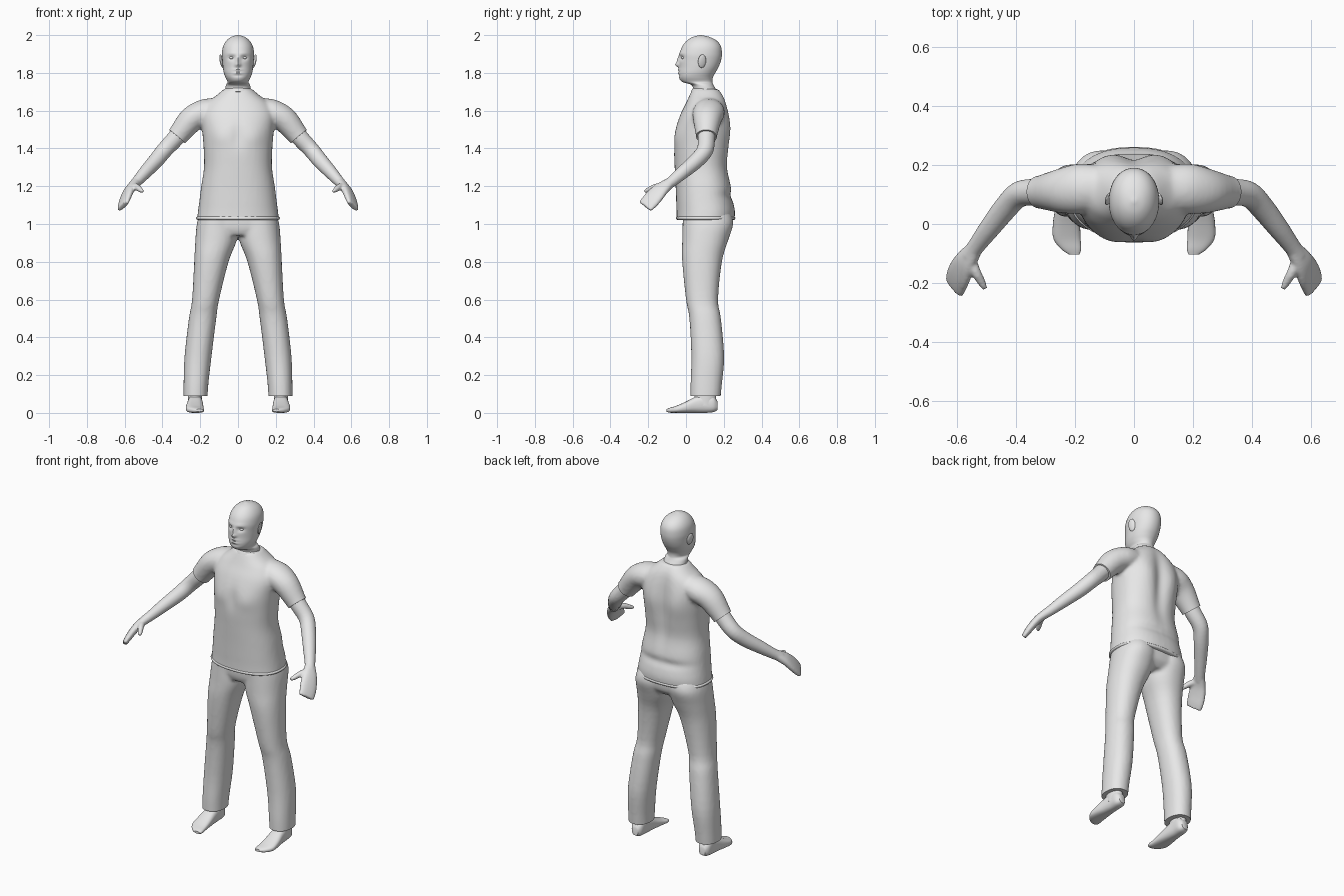
import bpy, bmesh, math
from mathutils import Vector, Matrix

if "Cube" in bpy.data.objects:
    bpy.data.objects.remove(bpy.data.objects["Cube"])

GREY = bpy.data.materials.new("light_grey")
GREY.diffuse_color = (0.8, 0.8, 0.8, 1)
GREY.use_nodes = True
GREY.node_tree.nodes["Principled BSDF"].inputs["Base Color"].default_value = GREY.diffuse_color


def spline(rows, steps):
    """Smoothly interpolate rows of numbers (Catmull-Rom)."""
    out, n = [], len(rows)
    for i in range(n - 1):
        p = [rows[max(0, min(n - 1, i + k))] for k in (-1, 0, 1, 2)]
        for s in range(steps):
            t = s / steps
            out.append([0.5 * (2 * b + (c - a) * t + (2 * a - 5 * b + 4 * c - d) * t * t
                               + (3 * b - a - 3 * c + d) * t ** 3) for a, b, c, d in zip(*p)])
    return out + [list(rows[-1])]


def loft(bm, frames, power=2.0, seg=40, steps=4):
    """Skin rings; each frame holds centre, U axis and V axis."""
    rings = []
    for f in spline([[*c, *u, *v] for c, u, v in frames], steps):
        c, u, v = Vector(f[:3]), Vector(f[3:6]), Vector(f[6:])
        ring = []
        for k in range(seg):
            a = 2 * math.pi * k / seg
            x, y = (math.copysign(abs(q) ** (2 / power), q) for q in (math.cos(a), math.sin(a)))
            ring.append(bm.verts.new(c + u * x + v * y))
        rings.append(ring)
    for r, q in zip(rings, rings[1:]):
        for k in range(seg):
            j = (k + 1) % seg
            bm.faces.new((r[k], r[j], q[j], q[k]))
    bm.faces.new(rings[0][::-1])
    bm.faces.new(rings[-1])


def stack(rows):
    """Horizontal rings from (z, x0, x1, y_front, y_back)."""
    return [(((a + b) / 2, (c + d) / 2, z), ((b - a) / 2, 0, 0), (0, (d - c) / 2, 0))
            for z, a, b, c, d in rows]


def tube(rows, hint, s=1):
    """Rings along a path from (x, y, z, width, thickness); s mirrors in x."""
    pts = [Vector((s * r[0], r[1], r[2])) for r in rows]
    h, out = Vector((s * hint[0], hint[1], hint[2])), []
    for i, r in enumerate(rows):
        t = (pts[min(i + 1, len(pts) - 1)] - pts[max(i - 1, 0)]).normalized()
        u = (h - t * h.dot(t)).normalized()
        out.append((pts[i], u * r[3], t.cross(u) * r[4]))
    return out


def blob(bm, loc, size):
    m = Matrix.Translation(loc) @ Matrix.Diagonal((*size, 1))
    bmesh.ops.create_uvsphere(bm, u_segments=20, v_segments=12, radius=1, matrix=m)


def finish(name, bm, voxel=0, smooth=0, sculpt=None, cuts=()):
    """Make an object, fuse its volumes, sculpt it, then trim its hems."""
    bmesh.ops.recalc_face_normals(bm, faces=bm.faces)
    me = bpy.data.meshes.new(name)
    bm.to_mesh(me)
    bm.free()
    ob = bpy.data.objects.new(name, me)
    bpy.context.collection.objects.link(ob)
    if voxel:
        mod = ob.modifiers.new("fuse", 'REMESH')
        mod.mode, mod.voxel_size = 'VOXEL', voxel
        mod = ob.modifiers.new("relax", 'SMOOTH')
        mod.factor, mod.iterations = 0.5, smooth
        me = bpy.data.meshes.new_from_object(ob.evaluated_get(bpy.context.evaluated_depsgraph_get()))
        ob.modifiers.clear()
        ob.data = me
    bm = bmesh.new()
    bm.from_mesh(me)
    if sculpt:
        for v in bm.verts:
            sculpt(v.co)
    for point, normal, keep in cuts:
        faces = [f for f in bm.faces if all(keep(v.co) for v in f.verts)]
        geom = {g for f in faces for g in (f, *f.edges, *f.verts)}
        bmesh.ops.bisect_plane(bm, geom=list(geom), plane_co=point, plane_no=normal, clear_outer=True)
        bmesh.ops.holes_fill(bm, edges=[e for e in bm.edges if e.is_boundary], sides=0)
    bm.to_mesh(me)
    bm.free()
    me.materials.clear()
    me.materials.append(GREY)
    bpy.ops.object.select_all(action='DESELECT')
    ob.select_set(True)
    bpy.context.view_layer.objects.active = ob
    bpy.ops.object.shade_smooth_by_angle(angle=math.radians(45))


def bump(x, z, cx, cz, rx, rz):
    return math.exp(-((x - cx) / rx) ** 2 - ((z - cz) / rz) ** 2)


# Shirt: torso and sleeves fused, hems cut flat
bm = bmesh.new()
loft(bm, stack([(z, -w, w, f, b) for z, w, f, b in (
    (0.98, .222, -.05, .25), (1.06, .213, -.05, .26), (1.12, .205, -.052, .25),
    (1.2, .195, -.055, .24), (1.3, .18, -.06, .222), (1.4, .182, -.064, .23),
    (1.5, .19, -.057, .237), (1.58, .195, -.03, .228), (1.64, .165, 0, .215),
    (1.68, .115, .018, .2), (1.715, .074, .034, .175))]), 2.3)
for s in (1, -1):
    loft(bm, tube([(.1, .125, 1.61, .07, .06), (.18, .12, 1.59, .085, .07), (.25, .112, 1.55, .075, .068),
                   (.32, .108, 1.465, .056, .056), (.36, .105, 1.415, .054, .054)], (0, 1, 0), s))


def shirt_folds(co):
    x, z = abs(co.x), co.z
    if co.y > 0.13:  # spine groove, shoulder blades and lower back crease
        co.y += (-.02 * bump(x, z, 0, 1.47, .04, .2) + .008 * bump(x, z, .1, 1.52, .05, .1)
                 - .01 * bump(x, z, .05, 1.15, .12, .025))
    elif co.y < 0.04:  # chest
        co.y += .007 * bump(x, z, 0, 1.47, .03, .07) - .006 * bump(x, z, .09, 1.46, .05, .05)


finish("shirt", bm, .01, 6, shirt_folds,
       [((0, 0, 1.025), (0, 0, -1), lambda c: c.z < 1.1)]
       + [((s * .322, .108, 1.463), (s * .64, -.04, -.76), lambda c, s=s: c.x * s > .235) for s in (1, -1)])

# Shirt collar and bottom hem
bm = bmesh.new()
loft(bm, tube([(0, .103, 1.69, .078, .078), (0, .105, 1.705, .077, .073), (0, .106, 1.714, .071, .068)], (1, 0, 0)))
finish("collar", bm)
bm = bmesh.new()
loft(bm, stack([(z, -w, w, .104 - d, .104 + d) for z, w, d in (
    (1.022, .213, .151), (1.026, .22, .156), (1.034, .221, .157), (1.04, .214, .152))]), 2.3)
finish("shirt_hem", bm)

# Trousers: pelvis and both legs fused
bm = bmesh.new()
loft(bm, stack([(.94, -.15, .15, .0, .2), (.98, -.212, .212, -.015, .235), (1.06, -.205, .205, -.018, .24)]), 2.4)
for s in (1, -1):
    loft(bm, stack([(z, *sorted((s * a, s * b)), f, k) for z, a, b, f, k in (
        (1.06, .0, .2, -.018, .235), (1.0, .0, .218, -.018, .25), (.91, .008, .226, -.02, .222),
        (.8, .05, .232, -.02, .19), (.6, .1, .243, 0, .17), (.5, .115, .26, .018, .185),
        (.3, .14, .283, .028, .202), (.15, .157, .288, .024, .19), (.05, .163, .288, .024, .18))]), 2.2)
finish("trousers", bm, .01, 5, None, [((0, 0, .09), (0, 0, -1), lambda c: c.z < .3)])

# Bare arms with mitten hands and thumbs, and bare feet
for s, side in ((1, "left"), (-1, "right")):
    bm = bmesh.new()
    loft(bm, tube([(.27, .11, 1.53, .045, .045), (.33, .108, 1.455, .046, .046), (.39, .1, 1.39, .044, .043),
                   (.435, .055, 1.335, .041, .041), (.49, -.015, 1.275, .036, .035), (.535, -.075, 1.225, .03, .028),
                   (.56, -.11, 1.2, .03, .025)], (0, 1, 0), s), seg=24)
    loft(bm, tube([(.545, -.09, 1.215, .03, .024), (.572, -.13, 1.185, .042, .023), (.59, -.165, 1.15, .05, .021),
                   (.603, -.195, 1.115, .05, .018), (.609, -.217, 1.093, .046, .013)], (-.5, -.8, .35), s), 2.4, 24)
    loft(bm, tube([(.555, -.12, 1.2, .02, .02), (.535, -.165, 1.195, .017, .017), (.518, -.195, 1.182, .014, .014),
                   (.505, -.22, 1.172, .009, .009)], (0, 0, 1), s), seg=16)
    finish(side + "_arm", bm, .006, 3)

    bm = bmesh.new()
    loft(bm, [((s * x, y, (lo + hi) / 2), (w, 0, 0), (0, 0, (hi - lo) / 2)) for y, x, w, lo, hi in (
        (-.103, .203, .018, .006, .02), (-.085, .213, .034, .001, .027), (-.05, .227, .046, 0, .038),
        (.0, .229, .046, 0, .06), (.05, .227, .041, 0, .085), (.1, .226, .037, 0, .1),
        (.145, .225, .035, .004, .09), (.167, .225, .02, .015, .06))], 2.6, 28)
    loft(bm, stack([(z, s * .227 - w, s * .227 + w, f, b) for z, w, f, b in (
        (.04, .037, .04, .16), (.08, .037, .045, .16), (.14, .038, .05, .155))]), seg=28)
    finish(side + "_foot", bm)

# Neck and skull
bm = bmesh.new()
loft(bm, stack([(z, -w, w, f, b) for z, w, f, b in (
    (1.66, .07, .04, .17), (1.7, .068, .038, .165), (1.735, .064, .03, .146), (1.752, .056, -.02, .14),
    (1.775, .066, -.037, .142), (1.8, .075, -.039, .155), (1.83, .08, -.036, .172), (1.865, .083, -.036, .185),
    (1.9, .085, -.034, .19), (1.94, .079, -.02, .185), (1.97, .062, .004, .163), (1.99, .037, .035, .125),
    (2.0, .006, .072, .082))]), 2.1, 72, 5)


def face(co):
    if co.y < 0.03:  # eye sockets, brow, nose, mouth line and chin
        x, z = abs(co.x), co.z
        co.y += (.011 * bump(x, z, .034, 1.88, .018, .012) - .004 * bump(x, z, .03, 1.903, .03, .009)
                 - .012 * bump(x, z, 0, 1.865, .01, .022) - .019 * bump(x, z, 0, 1.842, .013, .011)
                 - .006 * bump(x, z, 0, 1.817, .022, .006) + .004 * bump(x, z, 0, 1.808, .025, .003)
                 - .005 * bump(x, z, 0, 1.799, .02, .006) + .004 * bump(x, z, 0, 1.785, .03, .007))


finish("head", bm, sculpt=face)

# Eyes and ears
for s, side in ((1, "left"), (-1, "right")):
    bm = bmesh.new()
    blob(bm, (s * .034, -.012, 1.88), (.013, .013, .008))
    finish(side + "_eye", bm)
    bm = bmesh.new()
    blob(bm, (0, 0, 0), (.008, .022, .036))
    bmesh.ops.rotate(bm, matrix=Matrix.Rotation(s * .3, 3, 'Z') @ Matrix.Rotation(s * .2, 3, 'Y'), verts=bm.verts)
    bmesh.ops.translate(bm, vec=(s * .087, .085, 1.862), verts=bm.verts)
    finish(side + "_ear", bm)
